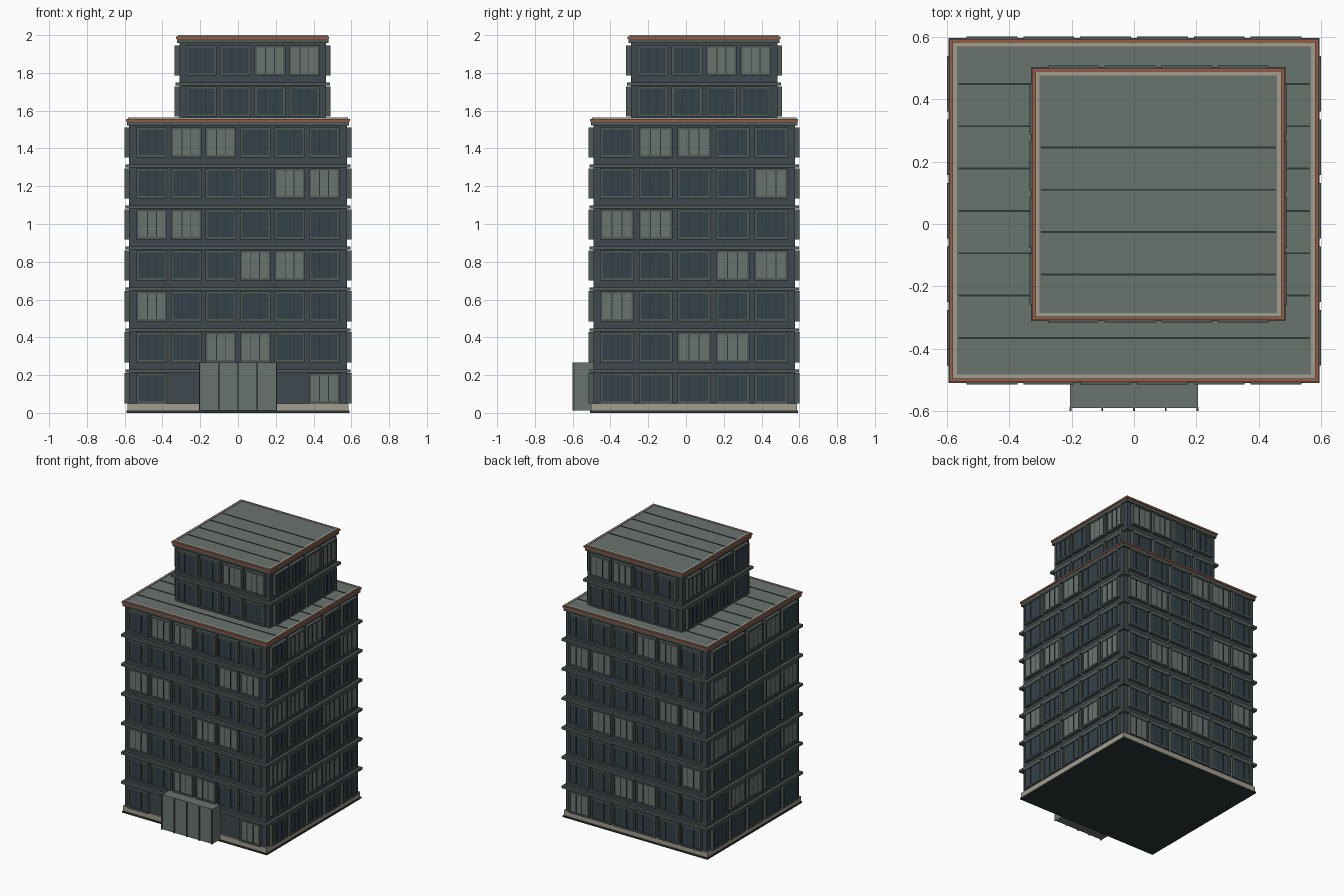
import bpy, bmesh
from mathutils import Matrix

if "Cube" in bpy.data.objects:
    bpy.data.objects.remove(bpy.data.objects["Cube"])


def mat(name, r, g, b):
    def lin(c):
        c /= 255
        return c / 12.92 if c < 0.04 else ((c + 0.055) / 1.055) ** 2.4
    m = bpy.data.materials.new(name)
    m.diffuse_color = (lin(r), lin(g), lin(b), 1)
    m.use_nodes = True
    m.node_tree.nodes["Principled BSDF"].inputs["Base Color"].default_value = m.diffuse_color
    return m


WALL = mat("slate_wall", 62, 72, 78)
GLASS = mat("dark_glass", 53, 66, 74)
PANE = mat("pale_grey_green", 106, 116, 111)
FRAME = mat("frame_grey_green", 80, 90, 87)
DARK = mat("dark_seam", 44, 54, 57)
STONE = mat("beige_stone", 164, 157, 143)
CLAY = mat("terracotta", 150, 92, 70)

parts = {}


def box(part, material, x0, x1, y0, y1, z0, z1):
    """Add an axis-aligned box to a named part."""
    if part not in parts:
        parts[part] = (bmesh.new(), material)
    m = Matrix.Translation(((x0 + x1) / 2, (y0 + y1) / 2, (z0 + z1) / 2)) \
        @ Matrix.Diagonal((abs(x1 - x0), abs(y1 - y0), abs(z1 - z0), 1))
    bmesh.ops.create_cube(parts[part][0], size=1, matrix=m)


def slab(part, material, c, hx, hy, z0, z1):
    box(part, material, c[0] - hx, c[0] + hx, c[1] - hy, c[1] + hy, z0, z1)


def ring(part, material, c, hx, hy, t, z0, z1):
    """Rectangular ring with bars of width t."""
    for s in (-1, 1):
        ya, yb = sorted((c[1] + s * hy, c[1] + s * (hy - t)))
        box(part, material, c[0] - hx, c[0] + hx, ya, yb, z0, z1)
        xa, xb = sorted((c[0] + s * hx, c[0] + s * (hx - t)))
        box(part, material, xa, xb, c[1] - hy + t, c[1] + hy - t, z0, z1)


def window(axis, sign, wall, u, w, z0, z1, lit):
    """Projecting window on a wall; axis is the wall normal (0=x, 1=y)."""
    def put(part, material, ua, ub, d0, d1, za, zb):
        da, db = sorted((wall + sign * d0, wall + sign * d1))
        if axis == 0:
            box(part, material, da, db, ua, ub, za, zb)
        else:
            box(part, material, ua, ub, da, db, za, zb)
    h, t = w / 2, 0.012
    name, m = ("lit_panes", PANE) if lit else ("dark_panes", GLASS)
    put(name, m, u - h + t, u + h - t, -0.005, 0.019, z0 + t, z1 - t)
    for s in (-1, 1):
        a, b = sorted((u + s * h, u + s * (h - t)))
        put("window_frames", FRAME, a, b, -0.005, 0.025, z0, z1)
        v = u + s * (h - t) * 0.34
        put("mullions", DARK, v - 0.0025, v + 0.0025, 0.015, 0.022, z0 + t, z1 - t)
    for za, zb in ((z0, z0 + t), (z1 - t, z1)):
        put("window_frames", FRAME, u - h + t, u + h - t, -0.005, 0.025, za, zb)


STEP = 0.217


def tier(c, hx, hy, nx, ny, floors, px, py, wx, wy):
    """Windows and ledges on all four sides."""
    for f in floors:
        z0 = 0.05 + STEP * f
        for axis, half, n, pitch, w in ((1, hy, nx, px, wx), (0, hx, ny, py, wy)):
            for sign in (-1, 1):
                for i in range(n):
                    if f == 0 and axis == 1 and sign < 0 and 0 < i < n - 1:
                        continue  # the entrance is here
                    u = c[1 - axis] + (i - (n - 1) / 2) * pitch
                    lit = (i + 3 * f - 5) % 7 < 2
                    window(axis, sign, c[axis] + sign * half, u, w, z0, z0 + 0.16, lit)
        if f != floors[-1]:
            z = 0.222 + STEP * f
            slab("floor_ledges", FRAME, c, hx + 0.02, hy + 0.02, z - 0.009, z + 0.009)


def roof(c, hx, hy, top, seams, name):
    """Cornice, clay band, stone lip, roof deck and seams."""
    slab("cornices", FRAME, c, hx + 0.012, hy + 0.012, top - 0.042, top - 0.02)
    slab("clay_bands", CLAY, c, hx + 0.017, hy + 0.017, top - 0.02, top - 0.007)
    ring("roof_lips", STONE, c, hx + 0.007, hy + 0.007, 0.014, top - 0.008, top)
    slab(name, PANE, c, hx - 0.007, hy - 0.007, top - 0.01, top - 0.004)
    for y in seams:
        box("roof_seams", DARK, c[0] - hx + 0.012, c[0] + hx - 0.012,
            y - 0.003, y + 0.003, top - 0.005, top - 0.001)


# Main tower
MC, MX, MY = (0, 0.043), 0.576, 0.534
slab("tower_wall", WALL, MC, MX, MY, 0.005, 1.55)
slab("base_slab", DARK, MC, 0.59, 0.55, 0, 0.012)
slab("stone_plinth", STONE, MC, 0.585, 0.545, 0.012, 0.05)
tier(MC, MX, MY, 6, 5, range(0, 7), 0.1825, 0.204, 0.163, 0.178)
roof(MC, MX, MY, 1.563, [0.45 - 0.136 * k for k in range(7)], "tower_roof")

# Set-back upper tier
UC, UH = (0.078, 0.096), 0.388
slab("upper_wall", WALL, UC, UH, UH, 1.54, 1.985)
tier(UC, UH, UH, 4, 4, range(7, 9), 0.182, 0.182, 0.163, 0.163)
roof(UC, UH, UH, 2.0, [0.246 - 0.136 * k for k in range(4)], "upper_roof")

# Entrance block with vertical fins
box("entrance", PANE, -0.205, 0.205, -0.59, -0.48, 0.012, 0.268)
for k in range(-2, 3):
    x = k * 0.102
    box("entrance_fins", FRAME if abs(k) == 2 else DARK,
        x - 0.003, x + 0.003, -0.60, -0.588, 0.012, 0.268)

# Turn every part into an object
for name, (bm, m) in parts.items():
    me = bpy.data.meshes.new(name)
    bm.to_mesh(me)
    bm.free()
    me.materials.append(m)
    bpy.context.collection.objects.link(bpy.data.objects.new(name, me))
